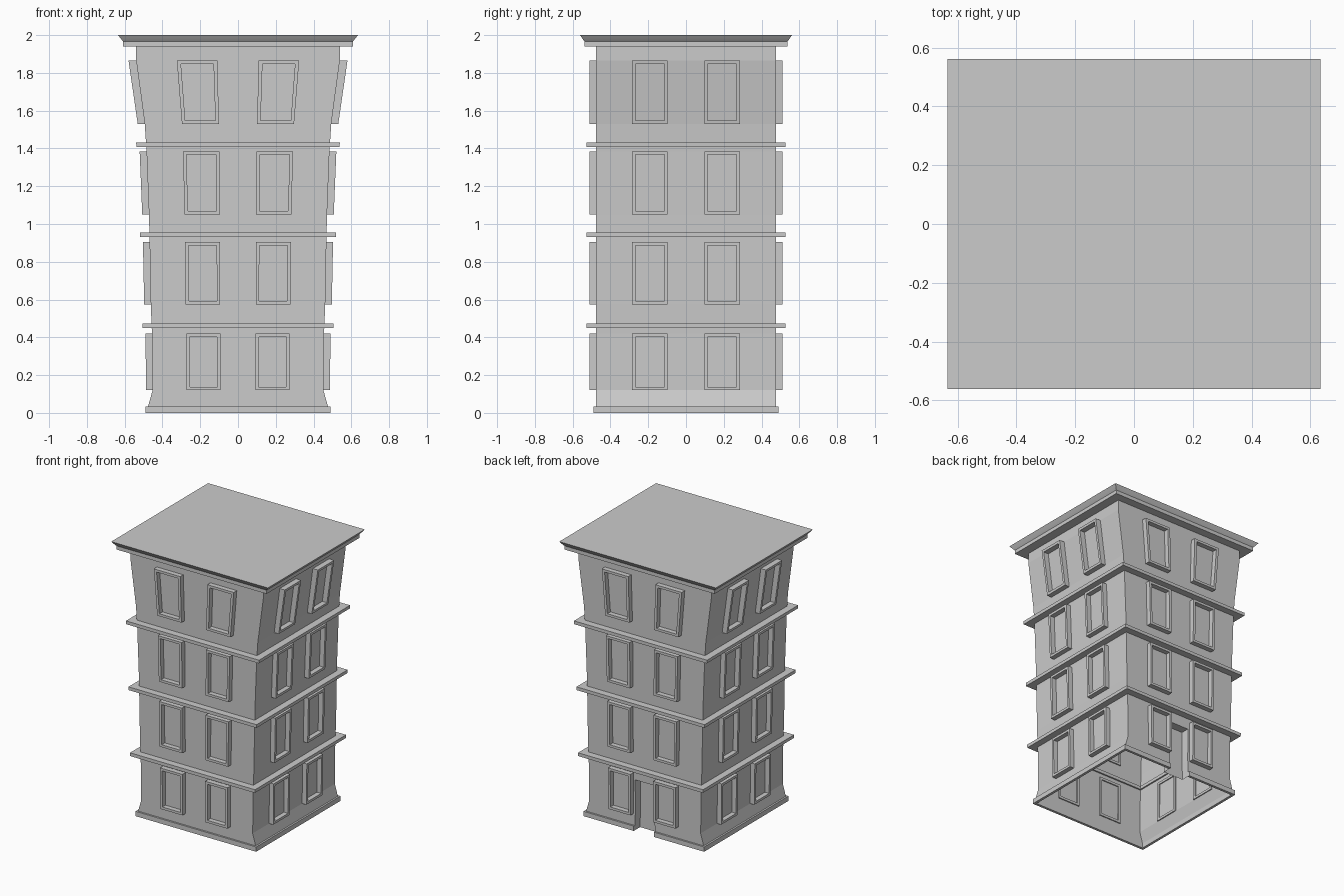
import bpy, bmesh
from mathutils import Matrix, Vector

if "Cube" in bpy.data.objects:
    bpy.data.objects.remove(bpy.data.objects["Cube"])

# Width multiplier along x at each height (the block bulges toward its top)
TAPER = [(0, 1), (.035, 1), (.12, .95), (.42, .957), (.575, .97), (.905, .983),
         (1.05, .99), (1.385, 1.017), (1.53, 1.037), (1.865, 1.132), (2, 1.132)]
WALL = .476
DOOR_W, DOOR_H = .082, .37


def taper(z):
    for (z0, a), (z1, b) in zip(TAPER, TAPER[1:]):
        if z <= z1:
            return a + (b - a) * (z - z0) / (z1 - z0)
    return TAPER[-1][1]


def finish(bm, name, normals=True):
    for v in bm.verts:
        v.co.x *= taper(v.co.z)
    if normals:
        bmesh.ops.recalc_face_normals(bm, faces=bm.faces)
    me = bpy.data.meshes.new(name)
    bm.to_mesh(me)
    bm.free()
    ob = bpy.data.objects.new(name, me)
    bpy.context.collection.objects.link(ob)
    return ob


def loft(bm, profile, gap=False, loop=False, cap_top=False):
    """Sweep (radius, z) points round the square plan, optionally open at the door."""
    rows = []
    for r, z in profile:
        pts = [(r, r), (r, -r), (-r, -r), (-r, r)]
        if gap:
            pts = [(DOOR_W, r)] + pts + [(-DOOR_W, r)]
        else:
            pts.append(pts[0])
        row = [bm.verts.new((x, y, z)) for x, y in (pts if gap else pts[:-1])]
        rows.append(row if gap else row + [row[0]])
    pairs = list(zip(rows, rows[1:])) + ([(rows[-1], rows[0])] if loop else [])
    for a, b in pairs:
        for i in range(len(a) - 1):
            bm.faces.new((a[i + 1], a[i], b[i], b[i + 1]))
    if gap and loop:
        bm.faces.new([r[0] for r in rows])
        bm.faces.new([r[-1] for r in reversed(rows)])
    if cap_top:
        bm.faces.new(list(reversed(rows[-1][:-1])))


# Outer walls: lower part open at the doorway, upper part closed all round
bm = bmesh.new()
loft(bm, [(WALL, z) for z in (0, .035, .12, DOOR_H)], gap=True)
loft(bm, [(WALL, z) for z in (DOOR_H, .42, .575, .905, 1.05, 1.385, 1.53, 1.865, 1.945)])
finish(bm, "walls", normals=False)

# Plinth, stopped either side of the doorway
bm = bmesh.new()
loft(bm, [(.47, 0), (.489, 0), (.489, .035), (.47, .035)], gap=True, loop=True)
finish(bm, "plinth")

# Belt courses between floors
for i, z in enumerate((.45, .93, 1.408)):
    bm = bmesh.new()
    loft(bm, [(.465, z), (.527, z), (.527, z + .024), (.465, z + .024)], loop=True)
    finish(bm, f"belt_course_{i + 1}")

# Cornice with a small cove and flat roof
bm = bmesh.new()
loft(bm, [(.47, 1.94), (.537, 1.94), (.537, 1.967), (.543, 1.974), (.551, 1.985),
          (.561, 2.0)], cap_top=True)
roof = finish(bm, "cornice_roof", normals=False)
bpy.context.view_layer.objects.active = roof
roof.select_set(True)
bpy.ops.object.shade_smooth_by_angle()

# Recessed back door: jambs, head and panel
bm = bmesh.new()
out, back = [[bm.verts.new((x, y, z)) for x, z in
              ((-DOOR_W, 0), (-DOOR_W, .035), (-DOOR_W, .12), (-DOOR_W, DOOR_H),
               (DOOR_W, DOOR_H), (DOOR_W, .12), (DOOR_W, .035), (DOOR_W, 0))]
             for y in (WALL, .415)]
for i in range(7):
    bm.faces.new((out[i], out[i + 1], back[i + 1], back[i]))
for i in range(3):
    bm.faces.new((back[i], back[i + 1], back[6 - i], back[7 - i]))
finish(bm, "back_door")


# Window frames: hollow rectangles, two per floor on every side
def frame(bm, u0, u1, z0, z1, rot):
    rings = []
    for inset, d in ((0, .468), (0, .512), (.018, .512), (.018, .468)):
        rings.append([bm.verts.new(rot @ Vector((u, -d, z))) for u, z in
                      ((u0 + inset, z0 + inset), (u1 - inset, z0 + inset),
                       (u1 - inset, z1 - inset), (u0 + inset, z1 - inset))])
    for k in range(4):
        a, b = rings[k], rings[(k + 1) % 4]
        for i in range(4):
            j = (i + 1) % 4
            bm.faces.new((a[i], a[j], b[j], b[i]))


for side, name in enumerate(("front", "right", "back", "left")):
    rot = Matrix.Rotation(side * 1.5707963, 3, 'Z')
    bm = bmesh.new()
    for z0, z1 in ((.12, .42), (.575, .905), (1.05, 1.385), (1.53, 1.865)):
        frame(bm, .097, .286, z0, z1, rot)
        frame(bm, -.286, -.097, z0, z1, rot)
    finish(bm, f"{name}_window_frames")
